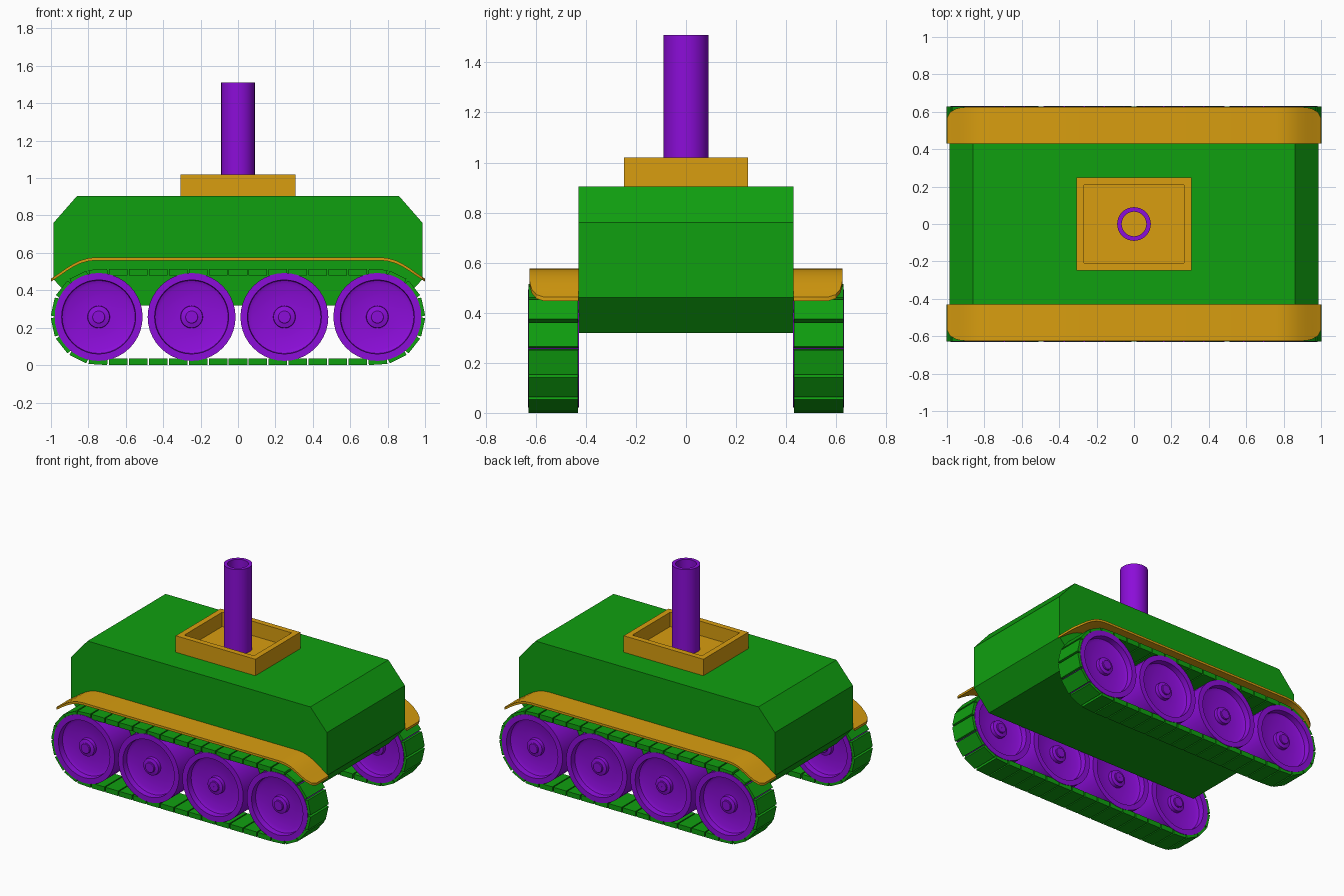
import bpy, bmesh, math
from mathutils import Matrix

if "Cube" in bpy.data.objects:
    bpy.data.objects.remove(bpy.data.objects["Cube"])


def material(name, rgb):
    m = bpy.data.materials.new(name)
    m.diffuse_color = (*rgb, 1)
    m.use_nodes = True
    m.node_tree.nodes["Principled BSDF"].inputs["Base Color"].default_value = m.diffuse_color
    return m


GREEN = material("green", (0.005, 0.35, 0.005))
ORANGE = material("orange", (0.69, 0.34, 0.005))
PURPLE = material("purple", (0.26, 0.004, 0.69))


def finish(bm, name, mat, smooth=False):
    bmesh.ops.recalc_face_normals(bm, faces=bm.faces[:])
    me = bpy.data.meshes.new(name)
    bm.to_mesh(me)
    bm.free()
    me.materials.append(mat)
    if smooth:
        me.shade_smooth()
        me.set_sharp_from_angle(angle=math.radians(30))
    ob = bpy.data.objects.new(name, me)
    bpy.context.collection.objects.link(ob)
    return ob


def sweep(bm, rings, closed=True):
    """Skin a list of equal-length vertex loops."""
    rows = [[bm.verts.new(p) for p in r] for r in rings]
    n = len(rows[0])
    last = len(rows) if closed else len(rows) - 1
    for i in range(last):
        a, b = rows[i], rows[(i + 1) % len(rows)]
        for j in range(n):
            bm.faces.new((a[j], a[(j + 1) % n], b[(j + 1) % n], b[j]))
    if not closed:
        bm.faces.new(rows[0])
        bm.faces.new(rows[-1])


# Hull: chamfered side profile extruded across y
half = [(0.86, 0.905), (0.987, 0.76), (0.987, 0.46), (0.86, 0.32)]
profile = half + [(-x, z) for x, z in reversed(half)]
bm = bmesh.new()
sweep(bm, [[(x, y, z) for x, z in profile] for y in (-0.43, 0.43)], closed=False)
finish(bm, "hull", GREEN)

# Turret base: open tray with an inset floor
bm = bmesh.new()
bmesh.ops.create_cube(bm, size=1, matrix=Matrix.Translation((0, 0, 0.96))
                      @ Matrix.Diagonal((0.615, 0.495, 0.12, 1)))
top = max(bm.faces, key=lambda f: f.calc_center_median().z)
bmesh.ops.inset_region(bm, faces=[top], thickness=0.055)
bm.faces.ensure_lookup_table()
res = bmesh.ops.extrude_discrete_faces(bm, faces=[top])
bmesh.ops.translate(bm, vec=(0, 0, -0.10), verts=res["faces"][0].verts[:])
finish(bm, "turret_base", ORANGE)

# Barrel: open upright tube
bm = bmesh.new()
N = 32
tube = [(0.09, 0.915), (0.09, 1.51), (0.066, 1.51), (0.066, 0.915)]
sweep(bm, [[(r * math.cos(2 * math.pi * k / N), r * math.sin(2 * math.pi * k / N), z)
            for r, z in tube] for k in range(N)])
finish(bm, "barrel", PURPLE, True)

WHEEL_Z, TRACK_Y = 0.2575, 0.53


# Wheel: lathed profile about y, dished with a hub on both faces
def wheel(name, x, y):
    side = [(0.001, 0.092), (0.032, 0.092), (0.036, 0.088), (0.036, 0.082),
            (0.058, 0.076), (0.060, 0.052), (0.175, 0.052), (0.195, 0.062),
            (0.198, 0.102), (0.235, 0.102)]
    prof = side + [(r, -d) for r, d in reversed(side)]
    n = 40
    b = bmesh.new()
    sweep(b, [[(x + r * math.cos(2 * math.pi * k / n), y + d,
                WHEEL_Z + r * math.sin(2 * math.pi * k / n)) for r, d in prof]
              for k in range(n)])
    finish(b, name, PURPLE, True)


# Track: flat links spaced evenly around a stadium path
STRAIGHT, R, LINKS = 0.745, 0.24, 42
LOOP = 4 * STRAIGHT + 2 * math.pi * R


def track_point(s):
    s %= LOOP
    arc = math.pi * R
    if s < 2 * STRAIGHT:
        return s - STRAIGHT, WHEEL_Z + R
    s -= 2 * STRAIGHT
    if s < arc:
        a = math.pi / 2 - s / R
        return STRAIGHT + R * math.cos(a), WHEEL_Z + R * math.sin(a)
    s -= arc
    if s < 2 * STRAIGHT:
        return STRAIGHT - s, WHEEL_Z - R
    a = -math.pi / 2 - (s - 2 * STRAIGHT) / R
    return -STRAIGHT + R * math.cos(a), WHEEL_Z + R * math.sin(a)


def track(name, y):
    b = bmesh.new()
    pitch = LOOP / LINKS
    for k in range(LINKS):
        s = STRAIGHT + k * pitch          # first link centred on top
        x0, z0 = track_point(s - pitch / 2)
        x1, z1 = track_point(s + pitch / 2)
        ang = math.atan2(z1 - z0, x1 - x0)
        m = (Matrix.Translation(((x0 + x1) / 2, y, (z0 + z1) / 2))
             @ Matrix.Rotation(-ang, 4, 'Y')
             @ Matrix.Diagonal((0.099, 0.198, 0.035, 1)))
        bmesh.ops.create_cube(b, size=1, matrix=m)
    finish(b, name, GREEN)


# Fender: thin curved strip with rounded outer corners
def fender(name, side):
    end = [(1.0, 0.462), (0.985, 0.472), (0.955, 0.492), (0.92, 0.517),
           (0.88, 0.542), (0.84, 0.561), (0.80, 0.572), (0.76, 0.576)]
    path = [(-x, z) for x, z in end] + end[::-1]
    rings = []
    for x, z in path:
        t = max(0.0, (abs(x) - 0.90) / 0.10)
        outer = 0.625 - 0.06 * (1 - math.sqrt(max(0.0, 1 - t * t)))
        rings.append([(x, side * 0.43, z), (x, side * outer, z),
                      (x, side * outer, z - 0.016), (x, side * 0.43, z - 0.016)])
    b = bmesh.new()
    sweep(b, rings, closed=False)
    finish(b, name, ORANGE, True)


for side, label in ((-1, "front"), (1, "back")):
    track(label + "_track", side * TRACK_Y)
    fender(label + "_fender", side)
    for i, x in enumerate((-0.745, -0.248, 0.248, 0.745)):
        wheel(f"{label}_wheel_{i + 1}", x, side * TRACK_Y)
